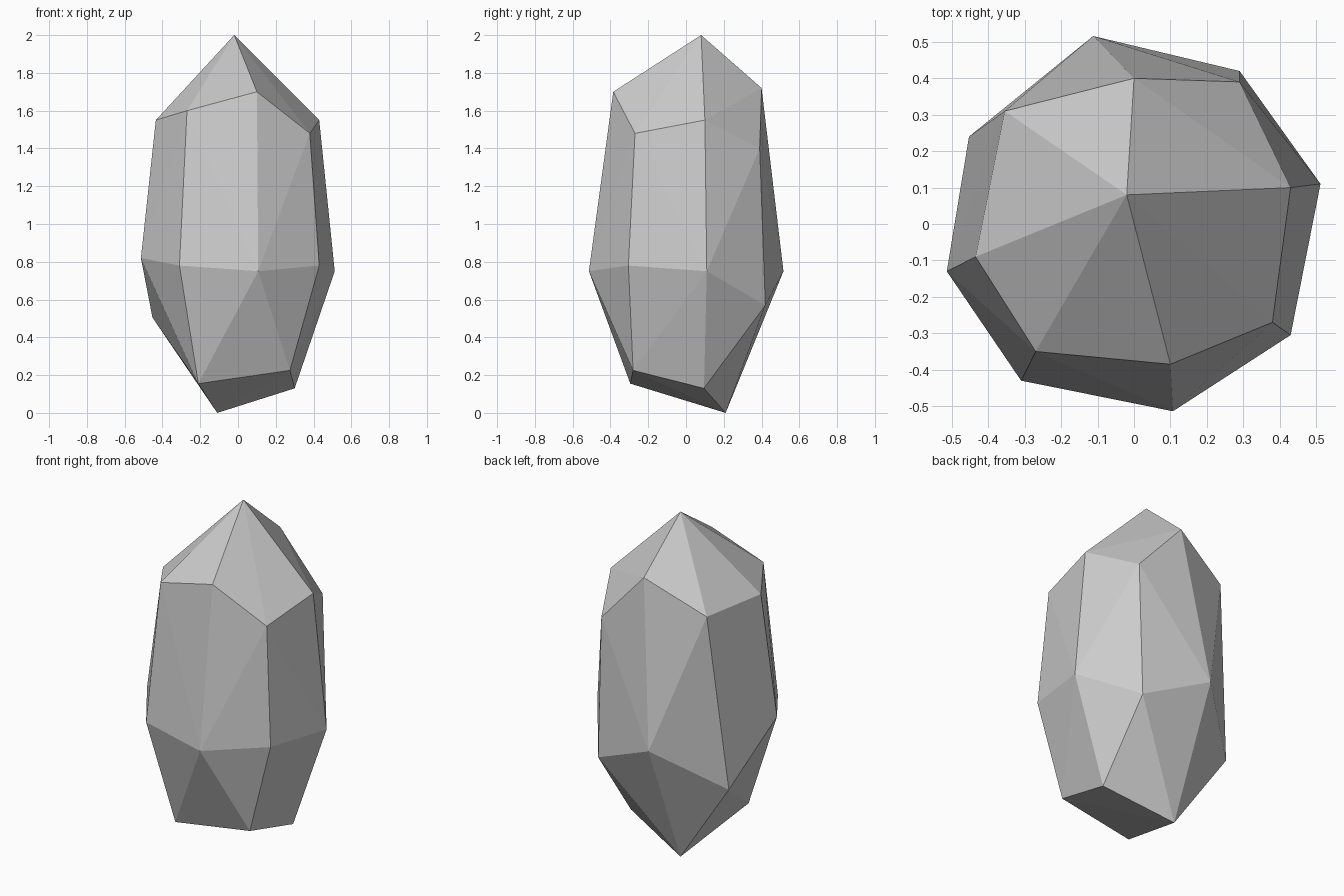
import bpy, bmesh, math

# crystal corner points, ring by ring; the facets are their convex skin
tip = [(-0.02, 0.08, 2.0)]
shoulder = [(0.43, 0.10, 1.55), (0.38, -0.27, 1.48), (0.10, -0.385, 1.70), (-0.27, -0.35, 1.60),
            (-0.435, -0.09, 1.55), (-0.355, 0.31, 1.545), (0.0, 0.40, 1.72), (0.29, 0.39, 1.40)]
girdle = [(0.512, 0.11, 0.75), (0.43, -0.305, 0.78), (0.107, -0.514, 0.75), (-0.31, -0.43, 0.78),
          (-0.514, -0.13, 0.82), (-0.453, 0.24, 0.505), (-0.112, 0.516, 0.75), (0.29, 0.42, 0.57)]
base = [(-0.11, 0.21, 0.0), (-0.21, -0.295, 0.155), (0.275, -0.28, 0.225), (0.30, 0.095, 0.13)]

bm = bmesh.new()
for p in tip + shoulder + girdle + base:
    bm.verts.new(p)
bmesh.ops.convex_hull(bm, input=bm.verts[:])

# merge nearly coplanar triangles into clean facets
bmesh.ops.dissolve_limit(bm, angle_limit=math.radians(1.5), verts=[], edges=bm.edges[:])
bmesh.ops.recalc_face_normals(bm, faces=bm.faces[:])

mesh = bpy.data.meshes.new("crystal_rock")
bm.to_mesh(mesh)
bm.free()
rock = bpy.data.objects.new("crystal_rock", mesh)
bpy.context.collection.objects.link(rock)
